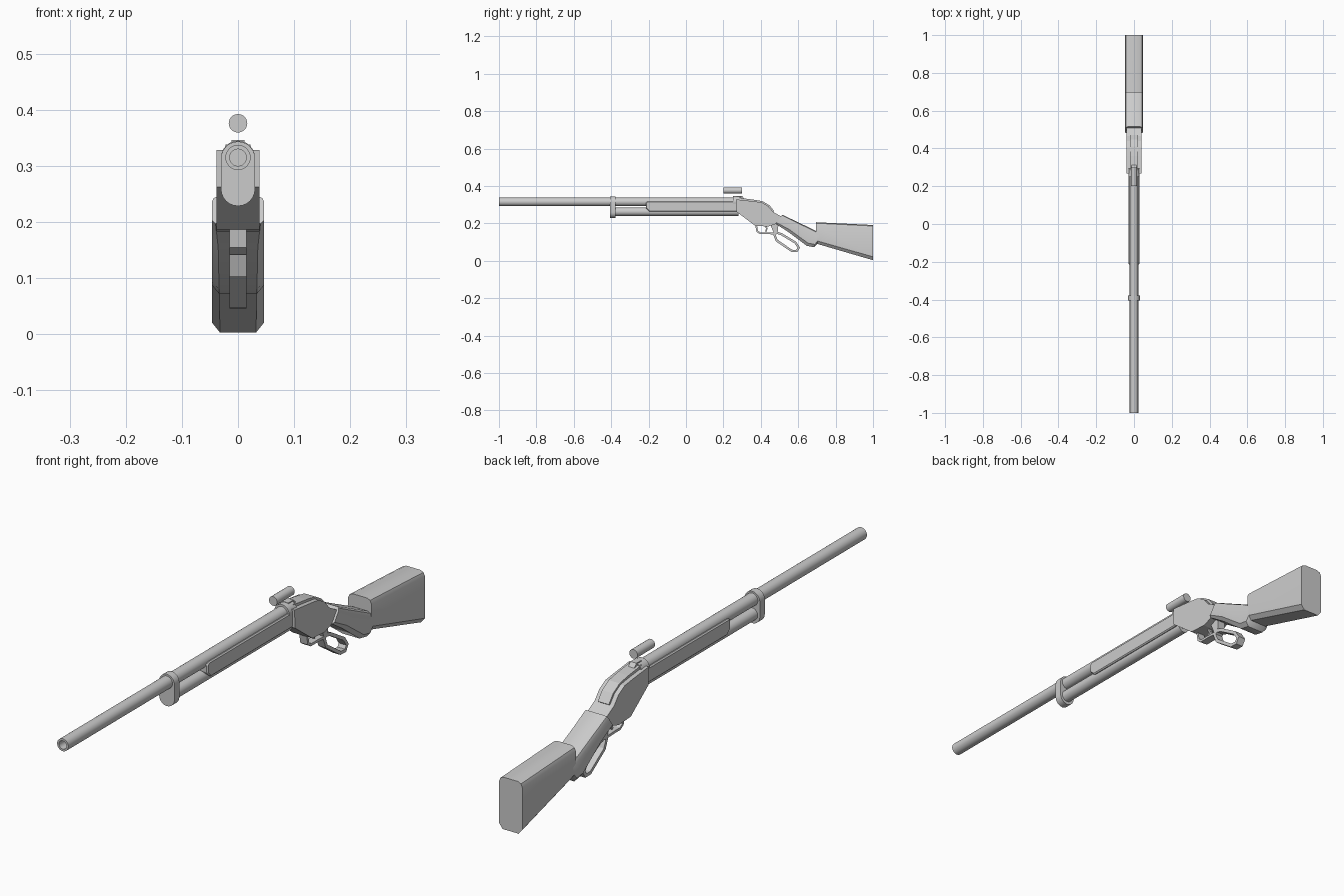
import bpy, bmesh, math
from mathutils import Vector

if "Cube" in bpy.data.objects:
    bpy.data.objects.remove(bpy.data.objects["Cube"])


def finish(name, bm, smooth=None, bevel=0):
    bmesh.ops.recalc_face_normals(bm, faces=bm.faces)
    me = bpy.data.meshes.new(name)
    bm.to_mesh(me)
    bm.free()
    ob = bpy.data.objects.new(name, me)
    bpy.context.collection.objects.link(ob)
    if bevel:
        mod = ob.modifiers.new("Bevel", 'BEVEL')
        mod.width, mod.segments = bevel, 1
    if smooth:
        bpy.ops.object.select_all(action='DESELECT')
        ob.select_set(True)
        bpy.context.view_layer.objects.active = ob
        bpy.ops.object.shade_smooth_by_angle(angle=math.radians(smooth))
    return ob


def loft(name, rings, smooth=None, bevel=0):
    """Skin a row of equal-length rings and cap both ends."""
    bm = bmesh.new()
    rows = [[bm.verts.new(p) for p in r] for r in rings]
    n = len(rows[0])
    for a, b in zip(rows, rows[1:]):
        for i in range(n):
            j = (i + 1) % n
            bm.faces.new((a[i], a[j], b[j], b[i]))
    bm.faces.new(rows[0])
    bm.faces.new(rows[-1])
    return finish(name, bm, smooth, bevel)


def circle(y, z, r, n=24):
    return [(r * math.cos(2 * math.pi * i / n), y, z + r * math.sin(2 * math.pi * i / n))
            for i in range(n)]


def tube(name, z, stations):
    """Round part along y from (y, radius) stations."""
    return loft(name, [circle(y, z, r) for y, r in stations], 40)


def slab(name, profile, x0, x1, bevel=0, smooth=None):
    """Side profile in (y, z), extruded across x."""
    return loft(name, [[(x, y, z) for y, z in profile] for x in (x0, x1)], smooth, bevel)


def strip(name, path, thick, half, closed=False):
    """Flat bar following a (y, z) path with mitred corners."""
    pts = [Vector(p) for p in path]
    n = len(pts)
    rings = []
    for i, p in enumerate(pts):
        a = pts[i - 1] if closed or i else p
        b = pts[(i + 1) % n] if closed or i < n - 1 else p
        d1 = (p - a).normalized() if a != p else (b - p).normalized()
        d2 = (b - p).normalized() if b != p else d1
        t = (d1 + d2).normalized()
        nrm = Vector((-t.y, t.x)) * thick / 2 / max(0.5, t.dot(d1))
        u, v = p + nrm, p - nrm
        rings.append([(-half, *u), (half, *u), (half, *v), (-half, *v)])
    bm = bmesh.new()
    rows = [[bm.verts.new(c) for c in r] for r in rings]
    for i in range(n if closed else n - 1):
        a, b = rows[i], rows[(i + 1) % n]
        for k in range(4):
            bm.faces.new((a[k], a[(k + 1) % 4], b[(k + 1) % 4], b[k]))
    if not closed:
        bm.faces.new(rows[0])
        bm.faces.new(rows[-1])
    return finish(name, bm)


def stock_ring(top, bottom, w, ct, cb):
    """Chamfered section hung between a top and a bottom (y, z) point."""
    t, b = Vector(top), Vector(bottom)
    d = (b - t).normalized()
    half = [(w - ct, t), (w - ct * .3, t + d * ct * .3), (w, t + d * ct),
            (w, b - d * cb), (w - cb * .8, b)]
    ring = [(x, p.x, p.y) for x, p in half]
    return ring + [(-x, y, z) for x, y, z in reversed(ring)]


# barrel with bore, magazine tube, breech collar, floating sight
tube("barrel", .315, [(-.88, .015), (-1, .015), (-1, .0225), (.3, .0225)])
tube("magazine_tube", .262, [(-.40, .022), (.28, .022)])
tube("breech_collar", .315, [(.25, .03), (.295, .03)])
tube("sight_tube", .376, [(.2, .0165), (.3, .0165)])

# capsule band joining barrel and magazine
def capsule(y, r=.0305):
    ring = []
    for z, start in ((.313, 0), (.259, math.pi)):
        ring += [(r * math.cos(start + math.pi * i / 12), y,
                  z + r * math.sin(start + math.pi * i / 12)) for i in range(13)]
    return ring

loft("barrel_band", [capsule(-.406), capsule(-.378)], 40)

# forend: two side panels
fore = [(-.215, .312), (-.205, .318), (.28, .318), (.28, .262), (-.195, .262), (-.215, .28)]
slab("forend", fore, -.029, .029, bevel=.004)

# receiver body with raised centre spine
body = [(.268, .328), (.36, .318), (.405, .312), (.44, .292), (.465, .262), (.53, .225),
        (.52, .195), (.485, .198), (.44, .183), (.37, .187), (.27, .262)]
slab("receiver", body, -.0385, .0385)
spine = [(.285, .3), (.285, .338), (.31, .333), (.36, .327), (.41, .318), (.447, .296),
         (.472, .265), (.44, .24)]
slab("receiver_spine", spine, -.022, .022)
slab("bolt_tab", [(.27, .33), (.27, .346), (.30, .346), (.315, .33)], -.012, .012)

# wrist and grip
loft("stock_wrist", [
    stock_ring((.515, .246), (.48, .197), .0465, .012, .008),
    stock_ring((.58, .215), (.545, .155), .0465, .016, .014),
    stock_ring((.69, .162), (.645, .08), .0465, .016, .016),
    stock_ring((.705, .155), (.685, .072), .0465, .016, .016),
    stock_ring((.715, .15), (.705, .095), .0465, .016, .016)], 35)

# butt stock
loft("butt_stock", [
    stock_ring((.695, .206), (.695, .092), .0465, .018, .016),
    stock_ring((1, .191), (1, .003), .0465, .018, .018)], 35)

# lever loop, trigger guard, link and trigger
strip("lever_loop", [(.472, .14), (.485, .108), (.565, .053), (.592, .052), (.603, .07),
                     (.585, .097), (.51, .142), (.485, .15)], .012, .015, True)
strip("trigger_guard", [(.375, .19), (.381, .157), (.396, .147), (.435, .147), (.478, .145)],
      .009, .015)
slab("lever_link", [(.45, .195), (.495, .2), (.49, .15), (.472, .142)], -.015, .015)
strip("trigger", [(.425, .19), (.432, .172), (.427, .156)], .008, .006)
